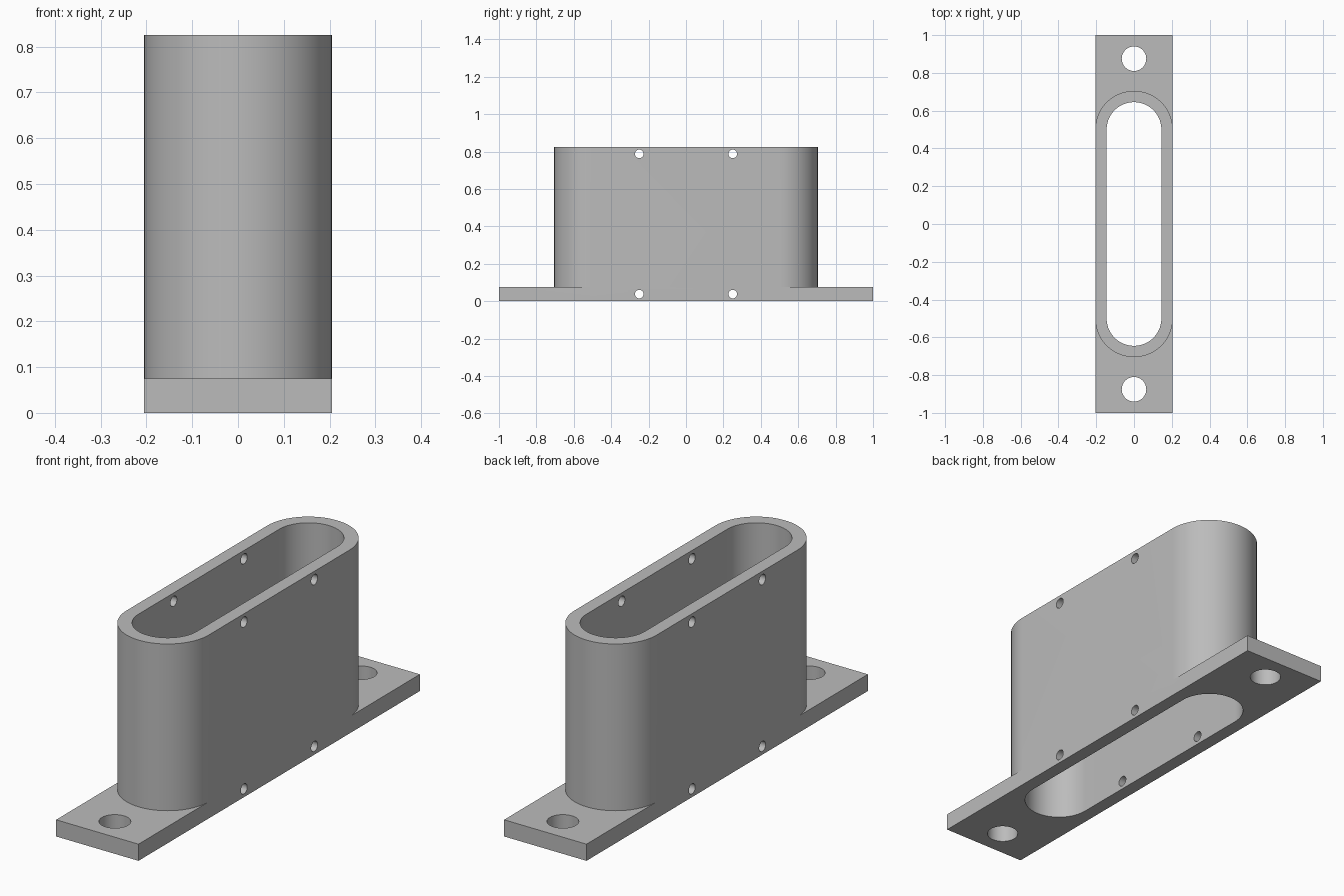
import bpy
import bmesh
from math import cos, sin, pi, radians

if "Cube" in bpy.data.objects:
    bpy.data.objects.remove(bpy.data.objects["Cube"], do_unlink=True)

HALF_WIDTH, WALL = 0.205, 0.06
END_Y = 0.5                      # centre of the rounded ends
HEIGHT, PLATE_HEIGHT = 0.825, 0.075

grey = bpy.data.materials.new("grey plastic")
grey.use_nodes = True
colour = (0.5, 0.5, 0.5, 1)
grey.diffuse_color = colour
grey.node_tree.nodes["Principled BSDF"].inputs["Base Color"].default_value = colour


def prism(name, outline, z0, z1):
    """Extrude a flat outline from z0 up to z1."""
    bm = bmesh.new()
    face = bm.faces.new([bm.verts.new((x, y, z0)) for x, y in outline])
    top = bmesh.ops.extrude_face_region(bm, geom=[face])["geom"]
    verts = [v for v in top if isinstance(v, bmesh.types.BMVert)]
    bmesh.ops.translate(bm, verts=verts, vec=(0, 0, z1 - z0))
    bmesh.ops.recalc_face_normals(bm, faces=bm.faces)
    mesh = bpy.data.meshes.new(name)
    bm.to_mesh(mesh)
    bm.free()
    mesh.materials.append(grey)
    obj = bpy.data.objects.new(name, mesh)
    bpy.context.collection.objects.link(obj)
    return obj


def slot(radius, steps=36):
    """Outline with straight sides and two half-round ends."""
    arc = [pi * i / steps for i in range(steps + 1)]
    return ([(radius * cos(a), END_Y + radius * sin(a)) for a in arc]
            + [(-radius * cos(a), -END_Y - radius * sin(a)) for a in arc])


def circle(radius, steps=48):
    return [(radius * cos(2 * pi * i / steps), radius * sin(2 * pi * i / steps))
            for i in range(steps)]


def combine(target, other, operation):
    """Boolean the other object into the target and discard it."""
    mod = target.modifiers.new(operation.title(), 'BOOLEAN')
    mod.operation, mod.solver, mod.object = operation, 'EXACT', other
    bpy.context.view_layer.objects.active = target
    bpy.ops.object.modifier_apply(modifier=mod.name)
    bpy.data.objects.remove(other, do_unlink=True)


# Tall rounded sleeve joined to its flat mounting plate
housing = prism("flanged_sleeve", slot(HALF_WIDTH), 0, HEIGHT)
rectangle = [(-HALF_WIDTH, -1), (HALF_WIDTH, -1), (HALF_WIDTH, 1), (-HALF_WIDTH, 1)]
combine(housing, prism("mounting_plate", rectangle, 0, PLATE_HEIGHT), 'UNION')

# Open slot through the full height
combine(housing, prism("slot_cutter", slot(HALF_WIDTH - WALL), -0.1, 1), 'DIFFERENCE')

for side in (-1, 1):
    # Mounting hole at each end of the plate
    bolt = prism("bolt_cutter", circle(0.065), -0.1, 0.2)
    bolt.location.y = side * 0.875
    combine(housing, bolt, 'DIFFERENCE')
    # Small pin holes through both long walls
    for z in (PLATE_HEIGHT / 2, HEIGHT - PLATE_HEIGHT / 2):
        pin = prism("pin_cutter", circle(0.023, 32), -0.5, 0.5)
        pin.rotation_euler.y = pi / 2
        pin.location = (0, side * 0.25, z)
        combine(housing, pin, 'DIFFERENCE')

# Smooth curved walls with crisp rims
bpy.ops.object.select_all(action='DESELECT')
housing.select_set(True)
bpy.context.view_layer.objects.active = housing
bpy.ops.object.shade_smooth_by_angle(angle=radians(30))
